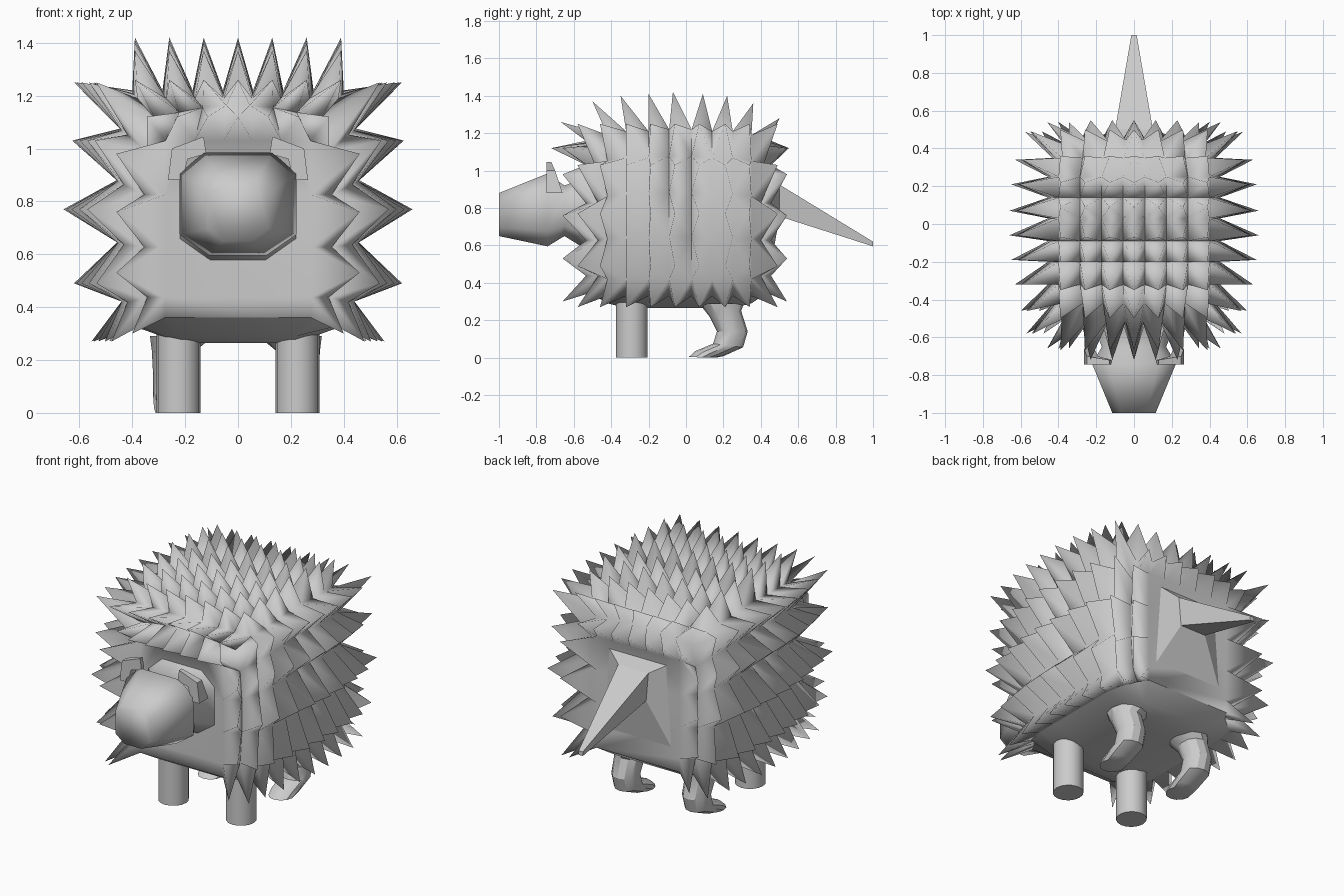
import bpy, bmesh, math

if "Cube" in bpy.data.objects:
    bpy.data.objects.remove(bpy.data.objects["Cube"])

grey = bpy.data.materials.new("plain_grey")
grey.diffuse_color = (0.6, 0.6, 0.6, 1)
grey.use_nodes = True
grey.node_tree.nodes["Principled BSDF"].inputs["Base Color"].default_value = grey.diffuse_color


def finish(name, bm, angle):
    """Turn a bmesh into a shaded object."""
    bmesh.ops.remove_doubles(bm, verts=bm.verts, dist=0.0005)
    bmesh.ops.recalc_face_normals(bm, faces=bm.faces)
    me = bpy.data.meshes.new(name)
    bm.to_mesh(me)
    bm.free()
    me.materials.append(grey)
    ob = bpy.data.objects.new(name, me)
    bpy.context.collection.objects.link(ob)
    bpy.ops.object.select_all(action='DESELECT')
    bpy.context.view_layer.objects.active = ob
    ob.select_set(True)
    bpy.ops.object.shade_smooth_by_angle(angle=math.radians(angle))
    return ob


def face(bm, pts):
    return bm.faces.new([bm.verts.new(p) for p in pts])


def spike(bm, quad, tip):
    for k in range(4):
        face(bm, (quad[k], quad[(k + 1) % 4], tip))


def loft(name, rings, angle):
    bm = bmesh.new()
    for a, b in zip(rings, rings[1:]):
        for k in range(len(a)):
            n = (k + 1) % len(a)
            face(bm, (a[k], a[n], b[n], b[k]))
    face(bm, rings[0])
    face(bm, rings[-1])
    return finish(name, bm, angle)


# Body block with rounded corners: one shared grid for back, flanks and ends
EDGE_Y = [-.47, -.42, -.32, -.20, -.09, .03, .14, .25, .35, .40]
TOP_Z = [1.11, 1.19, 1.21, 1.21, 1.22, 1.22, 1.21, 1.21, 1.19, 1.11]
NARROW = [.78, .95, 1, 1, 1, 1, 1, 1, .95, .78]
SIDE_X = [.40, .44, .455, .455, .44, .40]
SIDE_Z = [.33, .42, .64, .87, 1.06, 1.20]
COLS = 7


def bulge(i, u):
    """The end rows swell outward and up towards the middle."""
    return (1 - u * u) * (-1 if i == 0 else 1 if i == 9 else 0)


def top_pt(i, j):
    u = 2 * j / COLS - 1
    b = bulge(i, u)
    return (u * .40 * NARROW[i], EDGE_Y[i] + .045 * b, TOP_Z[i] + .055 * abs(b))


def side_pt(i, k, s):
    low = .36 if i in (0, 9) else .33
    z = low + (SIDE_Z[k] - .33) * (TOP_Z[i] - low) / .87
    return (s * SIDE_X[k] * NARROW[i], EDGE_Y[i], z)


def end_pt(i, j, k):
    """Grid point on the front (i=0) or rear (i=9) of the body."""
    if k == 5:
        return top_pt(i, j)
    if j in (0, COLS):
        return side_pt(i, k, -1 if j == 0 else 1)
    z = side_pt(i, k, 1)[2] + (.04 if k == 4 else 0)
    return ((2 * j / COLS - 1) * .385, EDGE_Y[i] + (-.065 if i == 0 else .055), z)


bm = bmesh.new()
# Spikes over the back, fanning outward
tip_y = [-.67, -.50, -.35, -.20, -.07, .09, .22, .36, .50]
tip_z = [1.26, 1.37, 1.40, 1.41, 1.42, 1.41, 1.40, 1.36, 1.28]
for i in range(9):
    for j in range(COLS):
        quad = [top_pt(i, j), top_pt(i, j + 1), top_pt(i + 1, j + 1), top_pt(i + 1, j)]
        spike(bm, quad, ((j - 3) * .13, tip_y[i], tip_z[i]))

# Spikes on both flanks
flank_y = [-.58, -.46, -.32, -.19, -.06, .07, .21, .34, .49]
flank_x = [.57, .60, .63, .65, .66, .66, .65, .63, .58]
row_x = [.84, .94, 1, .95, .94]
row_z = [.27, .49, .77, 1.03, 1.25]
for s in (-1, 1):
    for i in range(9):
        for k in range(5):
            quad = [side_pt(i, k, s), side_pt(i + 1, k, s),
                    side_pt(i + 1, k + 1, s), side_pt(i, k + 1, s)]
            spike(bm, quad, (s * flank_x[i] * row_x[k], flank_y[i], row_z[k]))

# Border of spikes around the front and rear panels, open at the bottom
end_z = [.30, .53, .76, .98, 1.12]
for i, y_top, y_side in ((0, -.72, -.66), (9, .55, .54)):
    for j in range(COLS):
        for k in range(5):
            if k < 4 and j not in (0, 6):
                continue
            quad = [end_pt(i, j, k), end_pt(i, j + 1, k),
                    end_pt(i, j + 1, k + 1), end_pt(i, j, k + 1)]
            if k == 4:
                tip = ((j - 3) * .115, y_top if j not in (0, 6) else y_side, 1.12)
            else:
                tip = ((j - 3) / 3 * (.46 if k else .40), y_side, end_z[k])
            spike(bm, quad, tip)
    # Smooth panel inside the border
    face(bm, [end_pt(i, 1, k) for k in range(5)] + [end_pt(i, j, 4) for j in range(2, 6)]
         + [end_pt(i, 6, k) for k in range(4, -1, -1)])
finish("spiky_body", bm, 140)

# Sagging belly
bm = bmesh.new()


def belly(n):
    z = .29 if n in (1, 8) else .265
    l, r = side_pt(n, 0, -1), side_pt(n, 0, 1)
    if n in (0, 9):
        return [l, end_pt(n, 1, 0), end_pt(n, 6, 0), r]
    return [l, (-.22, l[1], z), (.22, l[1], z), r]


for i in range(9):
    a, b = belly(i), belly(i + 1)
    for k in range(3):
        face(bm, (a[k], b[k], b[k + 1], a[k + 1]))
finish("belly", bm, 40)


# Head: eight-sided sections from the snout to the neck, narrower at the chin
def head_ring(y, hx, z0, z1, n=8):
    ring = []
    for k in range(n):
        t = 2 * math.pi * (k + .5) / n
        c, s = [math.copysign((abs(v) / .924) ** .6, v) for v in (math.cos(t), math.sin(t))]
        chin = .82 if s < -.8 else 1
        ring.append((hx * c * chin, y, (z0 + z1) / 2 + (z1 - z0) / 2 * s))
    return ring


loft("head", [head_ring(-1, .115, .65, .88), head_ring(-.74, .222, .595, .985),
              head_ring(-.65, .17, .65, .92), head_ring(-.52, .225, .57, .97)], 75)

# Curved ear flaps
for side, s in (("left", -1), ("right", 1)):
    shape = [(.265, .88, -.66), (.25, 1.0, -.70), (.13, 1.045, -.72),
             (.12, .98, -.72), (.19, .96, -.70), (.21, .88, -.66)]
    loft(side + "_ear", [[(s * x, -.745, z) for x, z, y in shape],
                         [(s * x, y, z) for x, z, y in shape]], 25)


# Tail: flared root tapering to a drooping point
def tail_ring(y, hx_top, hx_low, z0, z1):
    return [(-hx_low, y, z0), (hx_low, y, z0), (hx_top, y, z1), (-hx_top, y, z1)]


loft("tail", [tail_ring(.445, .21, .25, .44, .99), tail_ring(.50, .10, .085, .755, .925),
              tail_ring(1.0, .014, .014, .595, .62)], 15)

# Legs: each section is a front and a rear point joined by a round ring
front_leg = [(-.375, .33, -.205, .33), (-.375, 0, -.205, 0)]
hind_leg = [(.07, .29, .31, .29), (.125, .22, .295, .25), (.165, .14, .33, .14),
            (.145, .075, .305, .055), (.05, .035, .20, .008), (.015, .003, .16, 0)]


def leg(name, sections, x, widths, n, root_shift=0):
    rings = []
    for i, ((y0, z0, y1, z1), w) in enumerate(zip(sections, widths)):
        ring = []
        for k in range(n):
            t = 2 * math.pi * k / n
            f = (1 + math.cos(t)) / 2
            cx = x + (root_shift if i == 0 else 0)
            ring.append((cx + w * math.sin(t), y0 + (y1 - y0) * f, z0 + (z1 - z0) * f))
        rings.append(ring)
    loft(name, rings, 30)


for side, s in (("left", -1), ("right", 1)):
    leg(side + "_front_leg", front_leg, s * .225, [.083, .083], 16)
    leg(side + "_hind_leg", hind_leg, s * .235 - .008, [.12, .083, .078, .078, .075, .07],
        12, -s * .03)
